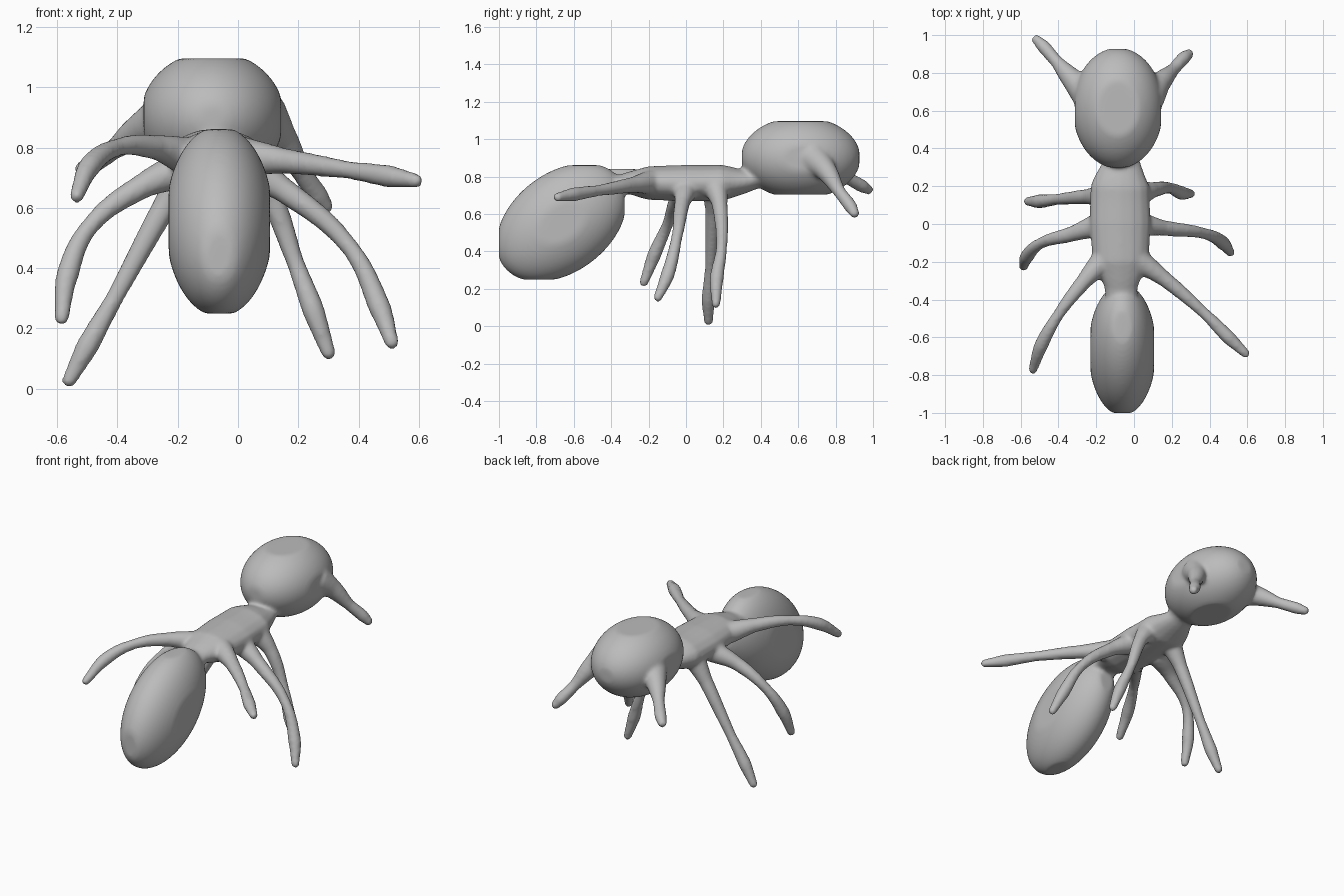
import bpy
import bmesh
from mathutils import Matrix, Vector

if "Cube" in bpy.data.objects:
    bpy.data.objects.remove(bpy.data.objects["Cube"])

grey = bpy.data.materials.new("body grey")
grey.diffuse_color = (0.5, 0.5, 0.5, 1)
grey.use_nodes = True
grey.node_tree.nodes["Principled BSDF"].inputs["Base Color"].default_value = grey.diffuse_color
parts = []


def ellipsoid(name, centre, radii, tilt=0.0, limits=None):
    """Tilted ellipsoid whose outermost sides can be pressed flat."""
    bm = bmesh.new()
    bmesh.ops.create_uvsphere(bm, u_segments=64, v_segments=40, radius=1)
    bm.transform(Matrix.Rotation(tilt, 4, 'X') @ Matrix.Diagonal((*radii, 1)))
    for v in bm.verts:
        if limits:
            v.co = [max(-l, min(l, c)) for c, l in zip(v.co, limits)]
        v.co += Vector(centre)
    mesh = bpy.data.meshes.new(name)
    bm.to_mesh(mesh)
    bm.free()
    obj = bpy.data.objects.new(name, mesh)
    bpy.context.collection.objects.link(obj)
    parts.append(obj)


def tube(name, points, radii, squash=1.0, z=0.0):
    """Smooth tube of changing radius, optionally flattened about height z."""
    curve = bpy.data.curves.new(name, 'CURVE')
    curve.dimensions = '3D'
    curve.bevel_depth = 1
    curve.bevel_resolution = 6
    curve.resolution_u = 10
    curve.use_fill_caps = True
    spline = curve.splines.new('BEZIER')
    spline.bezier_points.add(len(points) - 1)
    for bp, p, r in zip(spline.bezier_points, points, radii):
        bp.co = (p[0], p[1], (p[2] - z) / squash)
        bp.radius = r
        bp.handle_left_type = bp.handle_right_type = 'AUTO'
    obj = bpy.data.objects.new(name, curve)
    obj.location.z = z
    obj.scale.z = squash
    bpy.context.collection.objects.link(obj)
    parts.append(obj)


def limb(name, points, radii):
    tube(name, points, radii)
    r = radii[-1]
    ellipsoid(name + "_tip", points[-1], (r, r, r))


# Body: abdomen, thorax, head
ellipsoid("abdomen", (-0.062, -0.665, 0.555), (0.18, 0.39, 0.265), 0.653,
          (0.168, 0.336, 0.306))
tube("thorax",
     [(-0.065, -0.43, 0.74), (-0.068, -0.33, 0.76), (-0.07, -0.2, 0.765),
      (-0.073, 0.0, 0.765), (-0.073, 0.2, 0.77), (-0.065, 0.35, 0.785),
      (-0.075, 0.46, 0.82)],
     [0.08, 0.09, 0.15, 0.163, 0.157, 0.09, 0.1], 0.6, 0.765)
ellipsoid("head", (-0.085, 0.613, 0.9), (0.24, 0.32, 0.22), 0,
          (0.228, 0.314, 0.196))

# Legs, hip to foot
leg_radii = (0.065, 0.042, 0.03, 0.038, 0.025)
legs = {
    "right_head_end_leg": [(.03, .16, .74), (.10, .18, .65), (.19, .19, .42),
                           (.25, .165, .26), (.30, .16, .12)],
    "right_middle_leg": [(.03, 0, .73), (.15, -.02, .66), (.37, -.05, .47),
                         (.47, -.10, .27), (.51, -.15, .155)],
    "right_tail_end_leg": [(.02, -.19, .77), (.16, -.29, .755), (.37, -.47, .725),
                           (.50, -.60, .705), (.59, -.685, .69)],
    "left_head_end_leg": [(-.16, .15, .74), (-.24, .145, .61), (-.41, .13, .30),
                          (-.50, .12, .14), (-.56, .12, .028)],
    "left_middle_leg": [(-.18, 0, .73), (-.32, -.05, .67), (-.49, -.10, .54),
                        (-.565, -.17, .38), (-.585, -.225, .235)],
    "left_tail_end_leg": [(-.17, -.20, .77), (-.27, -.31, .80), (-.40, -.48, .80),
                          (-.49, -.64, .74), (-.535, -.77, .64)],
}
for leg_name, path in legs.items():
    limb(leg_name, path, leg_radii)

# Antennae
antenna_radii = (0.09, 0.058, 0.034, 0.036, 0.027)
limb("right_antenna", [(.08, .68, .90), (.14, .75, .83), (.21, .82, .72),
                       (.265, .88, .64), (.29, .90, .605)], antenna_radii)
limb("left_antenna", [(-.24, .68, .89), (-.33, .77, .85), (-.41, .86, .795),
                      (-.48, .94, .75), (-.515, .975, .73)], antenna_radii)

# Fuse all parts into one smoothly blended skin
bpy.ops.object.select_all(action='DESELECT')
for obj in parts:
    obj.select_set(True)
ant = parts[0]
bpy.context.view_layer.objects.active = ant
bpy.ops.object.convert(target='MESH')
bpy.ops.object.join()
ant = bpy.context.view_layer.objects.active
ant.name = "ant_body"
remesh = ant.modifiers.new("fuse", 'REMESH')
remesh.mode = 'VOXEL'
remesh.voxel_size = 0.011
remesh.use_smooth_shade = True
blend = ant.modifiers.new("blend", 'SMOOTH')
blend.factor = 0.5
blend.iterations = 8
bpy.ops.object.convert(target='MESH')
ant.data.materials.clear()
ant.data.materials.append(grey)
bpy.ops.object.shade_smooth()
